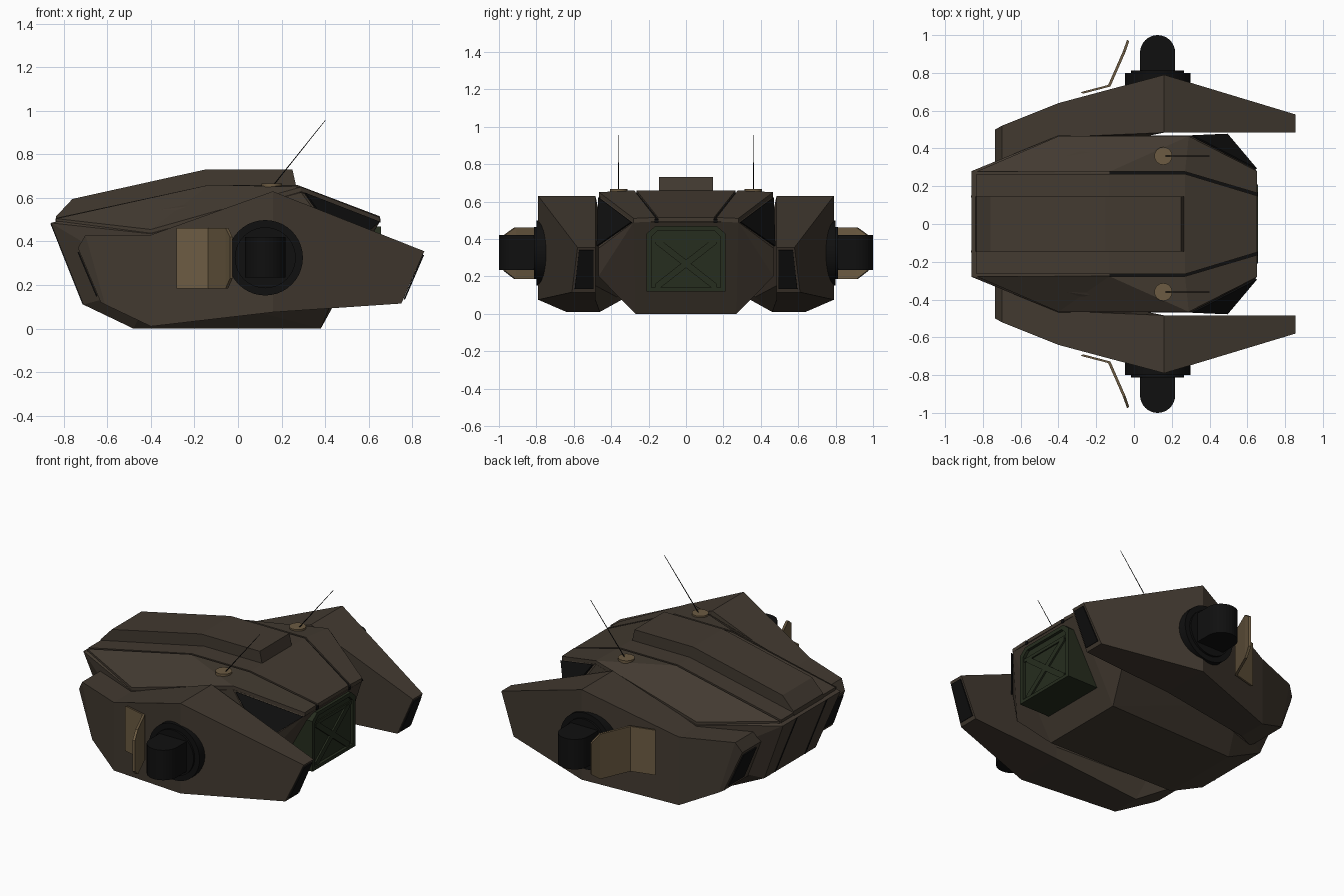
import bpy, bmesh, math
from mathutils import Vector

if "Cube" in bpy.data.objects:
    bpy.data.objects.remove(bpy.data.objects["Cube"])


def material(name, col):
    m = bpy.data.materials.new(name)
    m.diffuse_color = (*col, 1)
    m.use_nodes = True
    m.node_tree.nodes["Principled BSDF"].inputs["Base Color"].default_value = m.diffuse_color
    return m


BROWN = material("brown_armour", (.055, .042, .03))
BLACK = material("black_metal", (.005, .005, .005))
TAN = material("tan_plate", (.15, .105, .055))
GREEN = material("green_hatch", (.019, .026, .013))


def finish(bm, name, mat, mirror=False):
    bmesh.ops.recalc_face_normals(bm, faces=bm.faces)
    me = bpy.data.meshes.new(name)
    bm.to_mesh(me)
    bm.free()
    me.materials.append(mat)
    ob = bpy.data.objects.new(name, me)
    bpy.context.collection.objects.link(ob)
    if mirror:
        mod = ob.modifiers.new("mirror", 'MIRROR')
        mod.use_axis = (False, True, False)
    return ob


def plate(name, verts, faces, vec, mat, mirror=False):
    """Faces thickened along a vector into a closed slab."""
    bm = bmesh.new()
    vs = [bm.verts.new(v) for v in verts]
    fs = [bm.faces.new([vs[i] for i in f]) for f in (faces or [range(len(vs))])]
    bmesh.ops.recalc_face_normals(bm, faces=fs)
    ret = bmesh.ops.extrude_face_region(bm, geom=fs, use_keep_orig=True)
    new = [g for g in ret["geom"] if isinstance(g, bmesh.types.BMVert)]
    bmesh.ops.translate(bm, verts=new, vec=Vector(vec))
    return finish(bm, name, mat, mirror)


def loft(name, rings, mat, mirror=False):
    bm = bmesh.new()
    rs = [[bm.verts.new(p) for p in r] for r in rings]
    n = len(rs[0])
    for a, b in zip(rs, rs[1:]):
        for i in range(n):
            j = (i + 1) % n
            bm.faces.new((a[i], a[j], b[j], b[i]))
    bm.faces.new(rs[0])
    bm.faces.new(rs[-1])
    return finish(bm, name, mat, mirror)


def cyl(name, p0, p1, r, mat, n=32, r2=None, mirror=True):
    p0, p1 = Vector(p0), Vector(p1)
    d = p1 - p0
    bm = bmesh.new()
    bmesh.ops.create_cone(bm, cap_ends=True, segments=n, radius1=r,
                          radius2=r if r2 is None else r2, depth=d.length)
    rot = Vector((0, 0, 1)).rotation_difference(d).to_matrix()
    for v in bm.verts:
        v.co = rot @ v.co + (p0 + p1) / 2
    ob = finish(bm, name, mat, mirror)
    bpy.context.view_layer.objects.active = ob
    ob.select_set(True)
    bpy.ops.object.shade_smooth_by_angle(angle=math.radians(35))
    ob.select_set(False)
    return ob


# Faceted central hull
half = [(-.86, .28, .485), (-.83, .27, .49), (-.13, .27, .645), (.27, .27, .645),
        (-.4, .468, .435), (.29, .462, .625), (.65, .28, .49), (.49, .468, .35),
        (.46, .468, .2), (-.38, .468, .2), (.38, .27, 0), (-.48, .25, 0), (-.71, .25, .11)]
bm = bmesh.new()
for x, y, z in half:
    for s in (1, -1):
        bm.verts.new((x, y * s, z))
bmesh.ops.convex_hull(bm, input=bm.verts)
bmesh.ops.dissolve_limit(bm, angle_limit=.01, verts=bm.verts, edges=bm.edges)
finish(bm, "hull", BROWN)

# Deck plates separated by narrow grooves
down = (0, 0, -.022)
plate("deck_centre", [(x, s * y, z) for x, y, z in
                      ((-.835, .265, .508), (-.13, .265, .66), (.27, .265, .66), (.65, .15, .515))
                      for s in (1, -1)],
      [(0, 1, 3, 2), (2, 3, 5, 4), (4, 5, 7, 6)], down, BROWN)
plate("deck_side", [(-.835, .277, .505), (-.13, .277, .66), (.27, .277, .66),
                    (.29, .465, .65), (-.4, .465, .455), (.652, .28, .51), (.652, .164, .515)],
      [(0, 1, 4), (1, 3, 4), (1, 2, 3), (2, 6, 5, 3)], down, BROWN, True)
plate("deck_groove", [(-.13, .262, .648), (-.13, .28, .648), (.27, .28, .648), (.655, .168, .505),
                      (.655, .146, .505), (.27, .262, .648)],
      [(0, 1, 2, 5), (5, 2, 3, 4)], (0, 0, -.02), BLACK, True)

# Raised spine
plate("spine", [(x, -.145, z) for x, z in
                ((-.84, .48), (-.835, .515), (-.76, .595), (-.15, .73), (.25, .73), (.27, .64), (-.13, .62))],
      None, (0, .29, 0), BROWN)

# Nose seams and rear corner windows
plate("nose_seam", [(-.862, .14, .483), (-.862, .15, .483), (-.713, .15, .11), (-.713, .14, .11)],
      None, (.01, 0, 0), BLACK, True)
plate("corner_window", [(.305, .464, .62), (.645, .288, .488), (.49, .472, .36)],
      None, (.006, .006, .003), BLACK, True)

# Side pods: (top x, top z, top outer y, bottom x, bottom z, bottom outer y, inner y, lower inner y, z)
stations = [(-.735, .37, .50, -.63, .12, .53, .28, .28, .17),
            (-.70, .43, .52, -.61, .11, .55, .28, .28, .16),
            (-.40, .43, .64, -.40, .01, .64, .46, .37, .09),
            (.16, .63, .79, .16, .075, .79, .484, .484, .15),
            (.855, .355, .58, .75, .115, .61, .484, .484, .14)]
rings = []
for tx, tz, ty, bx, bz, by, iy, ly, lz in stations:
    mx = bx + (tx - bx) * (lz - bz) / (tz - bz)
    rings.append([(tx, iy, tz), (tx, ty, tz), (bx, by, bz), (bx, max(iy, ly), bz), (mx, ly, lz)])
loft("side_pod", rings, BROWN, True)
plate("pod_rear_vent", [(.848, .495, .34), (.848, .572, .34), (.76, .595, .135), (.76, .495, .135)],
      None, (.006, 0, -.003), BLACK, True)
plate("pod_front_vent", [(-.730, .36, .352), (-.730, .488, .352), (-.645, .512, .15), (-.645, .36, .15)],
      None, (-.006, 0, -.003), BLACK, True)
plate("pod_bracket", [(-.42, .42, .2), (-.2, .42, .2), (-.2, .5, .2), (-.42, .5, .2)],
      None, (0, 0, .2), BROWN, True)

# Arm joints: drum, collar and rounded knuckle
cyl("joint_drum", (.125, .6, .325), (.125, .8, .325), .173, BLACK, 40)
cyl("joint_collar", (.125, .79, .325), (.125, .812, .325), .14, BLACK, 40)
arc = [(.125 + .093 * math.cos(a), .907 + .093 * math.sin(a), .235)
       for a in (math.pi * i / 16 for i in range(17))]
plate("arm_knuckle", [(.218, .78, .235)] + arc + [(.032, .78, .235)], None, (0, 0, .185), BLACK, True)

# Bent tan shields in front of the joints
plate("shield", [(-.27, .69, .185), (-.125, .728, .185), (-.045, .91, .185), (-.025, .968, .23),
                 (-.025, .968, .42), (-.045, .91, .462), (-.125, .728, .462), (-.27, .69, .462)],
      [(0, 1, 6, 7), (1, 2, 5, 6), (2, 3, 4, 5)], (-.012, .008, 0), TAN, True)

# Antennas
cyl("antenna_base", (.155, .36, .645), (.155, .36, .667), .047, TAN, 24)
cyl("antenna_whip", (.16, .36, .655), (.4, .36, .955), .003, BLACK, 6, .0015)

# Rear hatch box with frame and cross braces
outer = [(-.21, .12), (.21, .12), (.21, .43), (.165, .468), (-.165, .468), (-.21, .43)]
inner = [(-.185, .14), (.185, .14), (.185, .41), (.15, .445), (-.15, .445), (-.185, .41)]
plate("hatch_box", [(.40, y, z) for y, z in outer], None, (.238, 0, 0), GREEN)
plate("hatch_frame", [(.63, y, z) for y, z in outer + inner],
      [(i, (i + 1) % 6, 6 + (i + 1) % 6, 6 + i) for i in range(6)], (.026, 0, 0), GREEN)
for s in (1, -1):
    plate("hatch_brace", [(.63, s * y, z) for y, z in
                          ((-.165, .14), (-.135, .14), (.165, .375), (.165, .395), (.135, .395), (-.165, .16))],
          None, (.018, 0, 0), GREEN)
plate("hatch_rail", [(.63, y, z) for y, z in ((-.185, .385), (.185, .385), (.185, .405), (-.185, .405))],
      None, (.016, 0, 0), GREEN)
